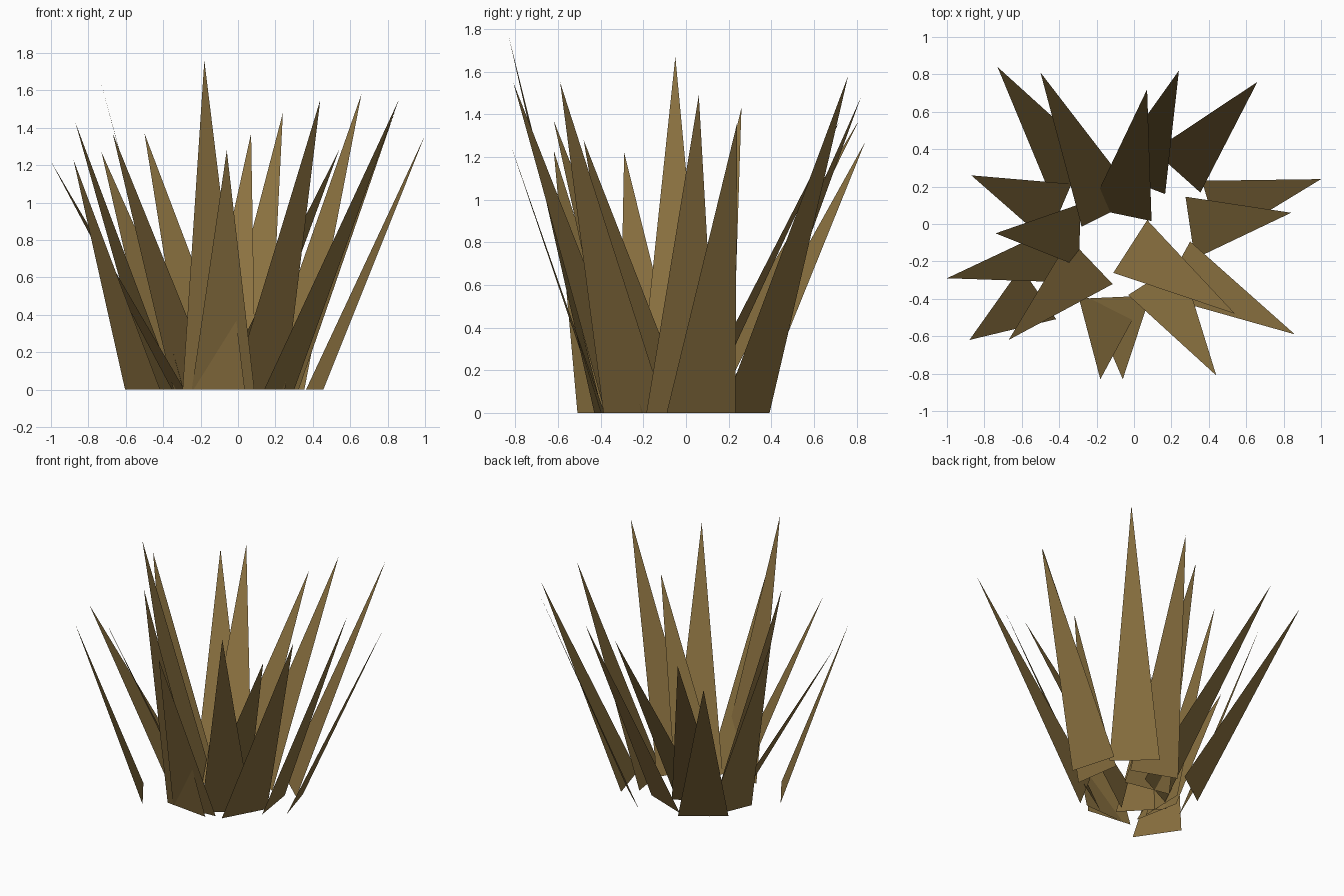
import bpy
from mathutils import Vector

BLADE_WIDTH = 0.335

cube = bpy.data.objects.get("Cube")
if cube:
    bpy.data.objects.remove(cube, do_unlink=True)


def make_material(name, color):
    mat = bpy.data.materials.new(name)
    mat.use_nodes = True
    mat.diffuse_color = color
    shader = next(n for n in mat.node_tree.nodes if n.type == "BSDF_PRINCIPLED")
    shader.inputs["Base Color"].default_value = color
    shader.inputs["Roughness"].default_value = 1.0
    return mat


def make_blade(name, tip, root, material):
    """One flat triangular blade: its base lies on the ground, square to its lean."""
    tip, root = Vector(tip), Vector((*root, 0))
    lean = (tip - root).xy.normalized()
    half_base = Vector((-lean.y, lean.x, 0)) * BLADE_WIDTH / 2
    mesh = bpy.data.meshes.new(name)
    mesh.from_pydata([root - half_base, root + half_base, tip], [], [(0, 1, 2)])
    mesh.materials.append(material)
    blade = bpy.data.objects.new(name, mesh)
    bpy.context.collection.objects.link(blade)
    return blade


dry_grass = make_material("dry grass brown", (0.255, 0.165, 0.051, 1))

# Each blade: tip position, then the centre of its base on the ground
back_blades = [
    ((-0.73, 0.84, 1.27), (-0.30, 0.23)),
    ((-0.50, 0.81, 1.37), (-0.13, 0.06)),
    ((0.07, 0.72, 1.37), (-0.07, 0.05)),
    ((0.24, 0.82, 1.48), (0.01, 0.22)),
    ((0.66, 0.76, 1.58), (0.23, 0.28)),
]
left_blades = [
    ((1.0, 0.24, 1.36), (0.41, 0.07)),
    ((0.84, 0.06, 1.49), (0.30, -0.02)),
    ((0.86, -0.59, 1.55), (0.22, -0.24)),
    ((0.54, -0.48, 1.28), (-0.02, -0.12)),
]
front_blades = [
    ((0.44, -0.81, 1.55), (0.11, -0.29)),
    ((-0.18, -0.83, 1.76), (-0.13, -0.41)),
    ((-0.06, -0.83, 1.28), (-0.08, -0.39)),
]
right_blades = [
    ((-0.67, -0.62, 1.37), (-0.23, -0.20)),
    ((-0.88, -0.62, 1.23), (-0.51, -0.37)),
    ((-1.0, -0.29, 1.22), (-0.32, -0.15)),
    ((-0.74, -0.05, 1.67), (-0.29, -0.06)),
    ((-0.87, 0.26, 1.43), (-0.40, 0.06)),
]

# Build the tuft, group by group around the clump
groups = {"back": back_blades, "left": left_blades,
          "front": front_blades, "right": right_blades}
for side, blades in groups.items():
    for number, (tip, root) in enumerate(blades, start=1):
        make_blade(f"{side}_grass_blade_{number}", tip, root, dry_grass)
